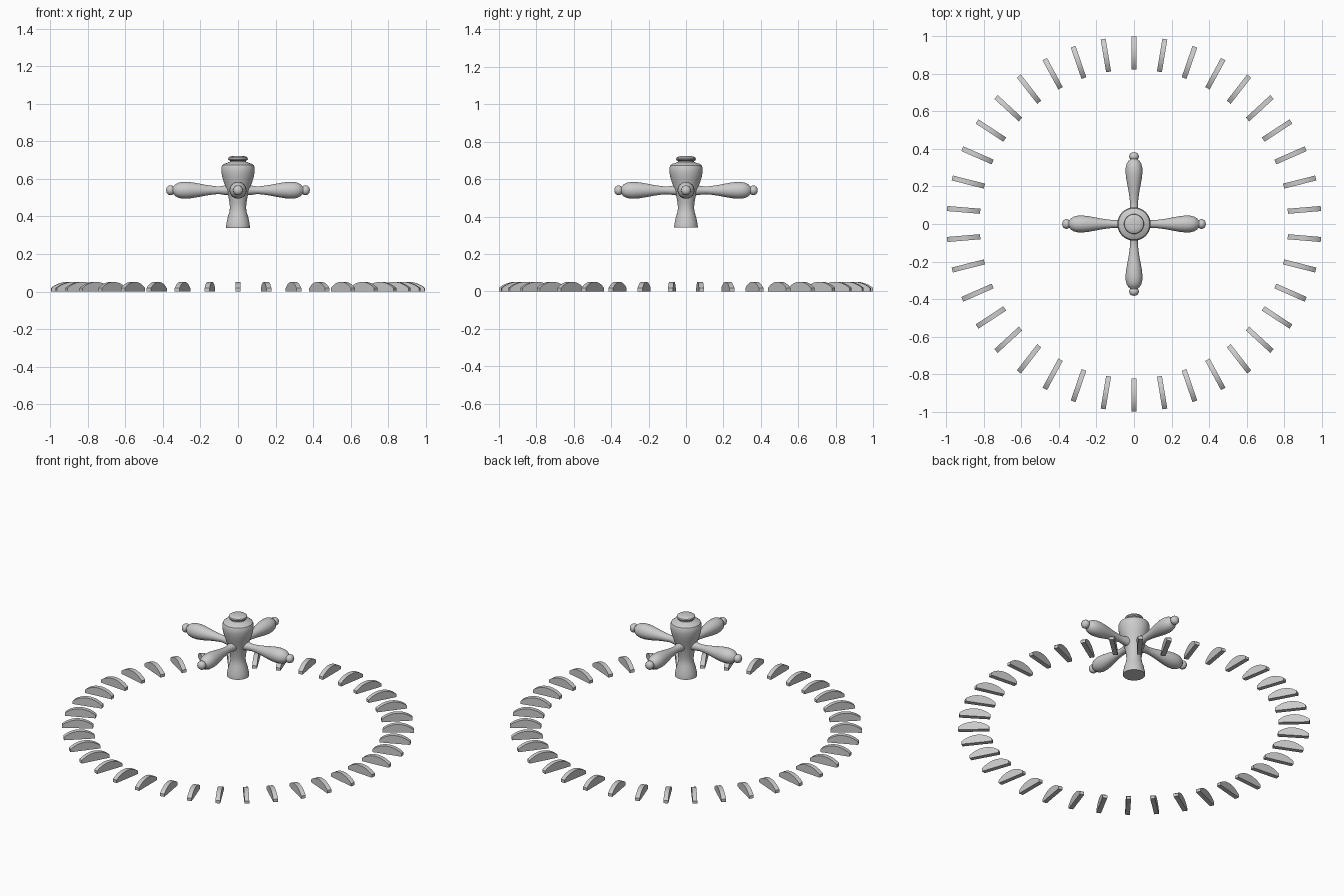
import bpy, bmesh, math
from mathutils import Matrix

if "Cube" in bpy.data.objects:
    bpy.data.objects.remove(bpy.data.objects["Cube"])


def finish(bm, name, angle=35):
    me = bpy.data.meshes.new(name)
    bmesh.ops.recalc_face_normals(bm, faces=bm.faces[:])
    bm.to_mesh(me)
    bm.free()
    ob = bpy.data.objects.new(name, me)
    bpy.context.collection.objects.link(ob)
    bpy.context.view_layer.objects.active = ob
    for o in bpy.context.selected_objects:
        o.select_set(False)
    ob.select_set(True)
    bpy.ops.object.shade_smooth_by_angle(angle=math.radians(angle))
    return ob


def lathe(name, profile, matrix=Matrix(), seg=40):
    """Spin (radius, height) points about z, then place with matrix."""
    bm = bmesh.new()
    vs = [bm.verts.new((r, 0, z)) for r, z in profile]
    edges = [bm.edges.new(p) for p in zip(vs, vs[1:])]
    bmesh.ops.spin(bm, geom=vs + edges, cent=(0, 0, 0), axis=(0, 0, 1),
                   angle=2 * math.pi, steps=seg, use_duplicate=False)
    bmesh.ops.remove_doubles(bm, verts=bm.verts[:], dist=1e-5)
    bmesh.ops.transform(bm, matrix=matrix, verts=bm.verts[:])
    return finish(bm, name)


# Central vase-shaped hub with cap
lathe("hub", [(0, .34), (.063, .34), (.063, .352), (.061, .365), (.055, .395),
              (.047, .42), (.043, .445), (.045, .47), (.052, .51),
              (.064, .55), (.076, .585), (.085, .615), (.089, .64),
              (.089, .66), (.084, .674), (.072, .682), (.055, .687),
              (.043, .692), (.042, .697), (.05, .701), (.053, .707),
              (.051, .714), (.044, .719), (.028, .723), (0, .724)])

# Four turned arms with knobs
arm = [(0, 0), (.029, .03), (.025, .07), (.021, .095), (.021, .115),
       (.024, .14), (.029, .175), (.036, .21), (.042, .245), (.045, .275),
       (.044, .3), (.039, .321), (.03, .336), (.022, .342), (.02, .346),
       (.024, .35), (.026, .358), (.025, .368), (.019, .377), (.01, .382), (0, .383)]
for i in range(4):
    lathe(f"arm_{i + 1}", arm,
          Matrix.Translation((0, 0, .54)) @ Matrix.Rotation(i * math.pi / 2, 4, 'Z')
          @ Matrix.Rotation(math.pi / 2, 4, 'Y'), 32)

# Ring of arched blocks around the base
COUNT, R0, R1, HALF = 38, .823, 1.0, .0135
half_len, mid, low, top = (R1 - R0) / 2, (R0 + R1) / 2, .018, .051
rise = top - low
rad = (half_len ** 2 + rise ** 2) / (2 * rise)
span = math.asin(half_len / rad)
outline = [(R0, 0), (R1, 0)]
for k in range(13):
    a = span - 2 * span * k / 12
    outline.append((mid + rad * math.sin(a), top - rad + rad * math.cos(a)))
for i in range(COUNT):
    bm = bmesh.new()
    face = bm.faces.new([bm.verts.new((x, -HALF, z)) for x, z in outline])
    ext = bmesh.ops.extrude_face_region(bm, geom=[face])
    new = [g for g in ext["geom"] if isinstance(g, bmesh.types.BMVert)]
    bmesh.ops.translate(bm, verts=new, vec=(0, 2 * HALF, 0))
    if not any(f.is_valid and all(v.co.y < 0 for v in f.verts) for f in bm.faces):
        bm.faces.new([v for v in bm.verts if v.co.y < 0])
    bmesh.ops.rotate(bm, verts=bm.verts[:], cent=(0, 0, 0),
                     matrix=Matrix.Rotation(math.pi / 2 + i * 2 * math.pi / COUNT, 3, 'Z'))
    finish(bm, f"ring_block_{i + 1}", 25)
